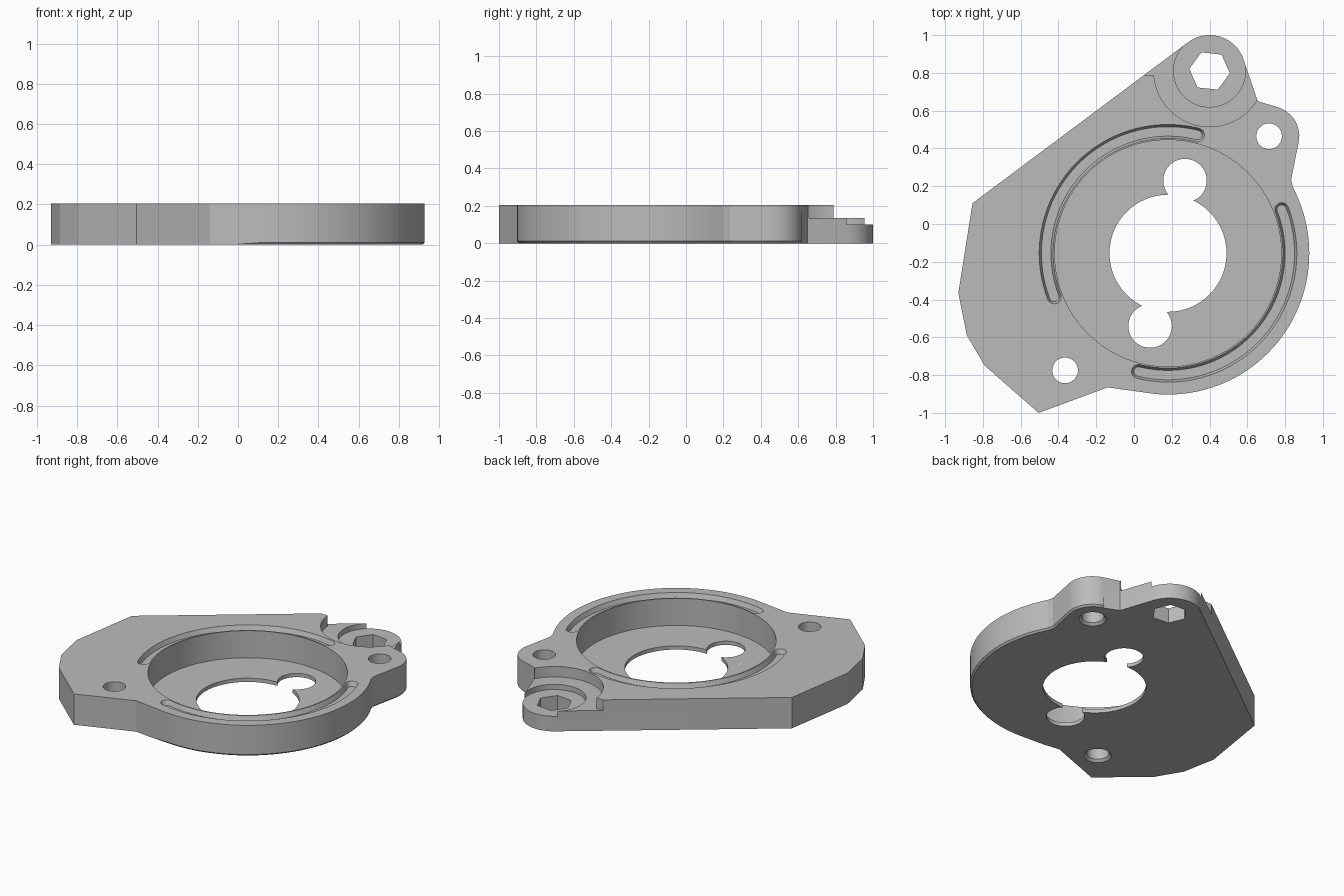
import bpy, bmesh
from math import cos, sin, radians

if "Cube" in bpy.data.objects:
    bpy.data.objects.remove(bpy.data.objects["Cube"], do_unlink=True)

HEIGHT = 0.205
CENTRE = (0.18, -0.155)      # main pocket axis
BOSS = (0.40, 0.81)          # hex boss axis
SCREWS = [(0.715, 0.465), (-0.365, -0.775)]

metal = bpy.data.materials.new("plain grey")
metal.use_nodes = True
metal.diffuse_color = (0.5, 0.5, 0.5, 1)
metal.node_tree.nodes["Principled BSDF"].inputs["Base Color"].default_value = (0.5, 0.5, 0.5, 1)


def arc(centre, r, a0, a1, n):
    """Points along an arc, angles in degrees, both ends included."""
    steps = [radians(a0 + (a1 - a0) * i / n) for i in range(n + 1)]
    return [(centre[0] + r * cos(a), centre[1] + r * sin(a)) for a in steps]


def circle(centre, r, n=64, turn=0):
    return arc(centre, r, turn, turn + 360, n)[:-1]


def loft(name, low, high, z0, z1):
    """Closed solid between two matching outlines."""
    bm = bmesh.new()
    a = [bm.verts.new((x, y, z0)) for x, y in low]
    b = [bm.verts.new((x, y, z1)) for x, y in high]
    bm.faces.new(a[::-1])
    bm.faces.new(b)
    for i in range(len(a)):
        j = (i + 1) % len(a)
        bm.faces.new((a[i], a[j], b[j], b[i]))
    bmesh.ops.recalc_face_normals(bm, faces=bm.faces)
    mesh = bpy.data.meshes.new(name)
    bm.to_mesh(mesh)
    bm.free()
    mesh.materials.append(metal)
    ob = bpy.data.objects.new(name, mesh)
    bpy.context.collection.objects.link(ob)
    return ob


def cut(low, z0, z1, high=None):
    """Subtract a lofted cutter from the plate, then discard the cutter."""
    cutter = loft("cutter", low, high or low, z0, z1)
    cutter.hide_render = True
    mod = plate.modifiers.new("cut", "BOOLEAN")
    mod.operation, mod.solver, mod.object = "DIFFERENCE", "EXACT", cutter
    bpy.ops.object.modifier_apply(modifier=mod.name)
    bpy.data.objects.remove(cutter, do_unlink=True)


def slot(a0, a1, half):
    """Curved slot with round ends, following the pocket."""
    r = 0.645
    start, end = arc(CENTRE, r, a0, a1, 1)
    return (arc(CENTRE, r + half, a0, a1, 40)
            + arc(end, half, a1, a1 + 180, 8)[1:-1]
            + arc(CENTRE, r - half, a1, a0, 40)
            + arc(start, half, a0 + 180, a0 + 360, 8)[1:-1])


# Plate body: straight flank, round body, screw lobe and boss
outline = [(-0.855, 0.11), (-0.93, -0.365), (-0.885, -0.59), (-0.79, -0.75),
           (-0.505, -1.0), (-0.14, -0.865)]
outline += arc(CENTRE, 0.748, 265, 388, 44)
outline += [(0.832, 0.235)]
outline += arc(SCREWS[0], 0.16, -11, 75, 14)
outline += [(0.655, 0.65)]
outline += arc(BOSS, 0.19, 18.7, 126.7, 24)
plate = loft("mounting_plate", outline, outline, 0, HEIGHT)
bpy.context.view_layer.objects.active = plate
plate.select_set(True)

# Small chamfer under the round side
bm = bmesh.new()
bm.from_mesh(plate.data)
rim = []
for e in bm.edges:
    mid = (e.verts[0].co + e.verts[1].co) / 2
    if mid.z < 0.001 and 0.11 < mid.x and mid.y < 0.63:
        rim.append(e)
bmesh.ops.bevel(bm, geom=rim, offset=0.011, segments=1, affect="EDGES")
bm.to_mesh(plate.data)
bm.free()

# Main pocket, bore and its two side reliefs
cut(circle(CENTRE, 0.6, 96), 0.025, 0.3)
cut(circle(CENTRE, 0.31), -0.1, 0.3)
for relief in [(0.27, 0.23), (0.085, -0.54)]:
    cut(circle(relief, 0.115, 48), -0.1, 0.3)

# Screw holes with a chamfer underneath
for hole in SCREWS:
    cut(circle(hole, 0.068, 40), -0.1, 0.3)
    cut(circle(hole, 0.098, 40), -0.015, 0.015, circle(hole, 0.068, 40))

# Stepped recess around the boss, open on the straight flank
recess = arc(BOSS, 0.295, 184, 360, 48) + [(0.8, 0.81), (0.8, 1.2), (-0.2, 1.2), (-0.2, 0.79)]
cut(recess, 0.135, 0.3)
cut(circle(BOSS, 0.1905, 72), 0.10, 0.3)
cut(circle(BOSS, 0.108, 6, -6), -0.1, 0.3)

# Two tapered grooves beside the pocket
for a in (76, 256):
    cut(slot(a, a + 125, 0.025), HEIGHT - 0.03, HEIGHT + 0.03, slot(a, a + 125, 0.049))

bpy.ops.object.shade_smooth_by_angle(angle=radians(14))
